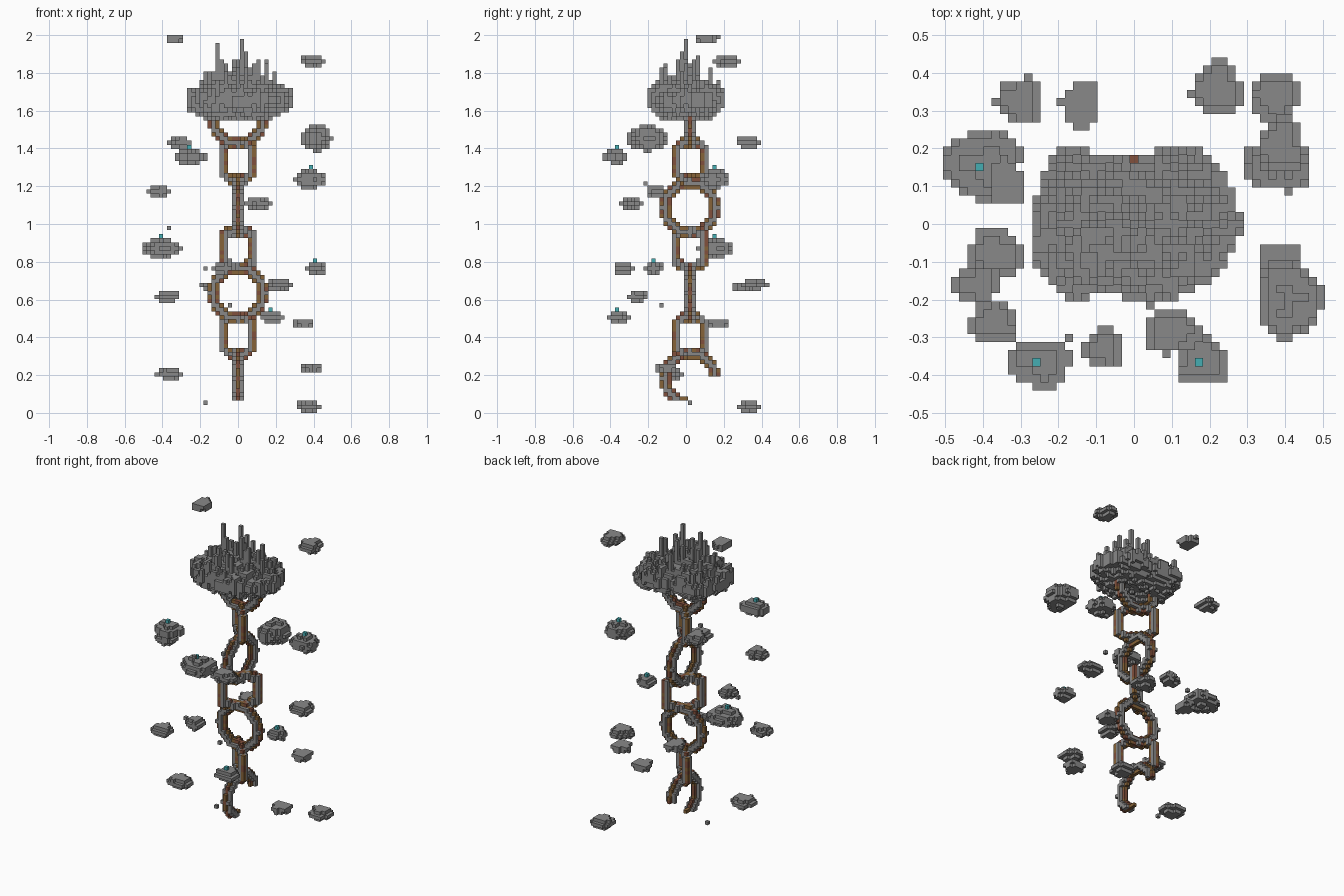
import bpy
import math
import random
from mathutils import Vector

random.seed(4)
V = 2 / 93  # edge of one block

if "Cube" in bpy.data.objects:
    bpy.data.objects.remove(bpy.data.objects["Cube"], do_unlink=True)


def material(name, r, g, b):
    m = bpy.data.materials.new(name)
    m.use_nodes = True
    m.diffuse_color = (r, g, b, 1)
    m.node_tree.nodes["Principled BSDF"].inputs["Base Color"].default_value = (r, g, b, 1)
    return m


STONE, BRONZE, RUST, TEAL = range(4)
MATS = [material("stone_grey", .25, .25, .25), material("bronze_brown", .24, .125, .04),
        material("rust_red", .22, .08, .045), material("crystal_teal", .06, .42, .45)]


def cell(x, y, z):
    return round(x / V), round(y / V), math.floor(z / V)


# Turn a dictionary of blocks into one mesh of the exposed faces
def build(name, blocks):
    verts, faces, slots = {}, [], []
    for c, colour in blocks.items():
        for axis in range(3):
            for side in (0, 1):
                step = [0, 0, 0]
                step[axis] = 2 * side - 1
                if tuple(a + b for a, b in zip(c, step)) in blocks:
                    continue
                loop = []
                for p, q in ((0, 0), (1, 0), (1, 1), (0, 1)):
                    corner = list(c)
                    corner[axis] += side
                    corner[(axis + 1) % 3] += p
                    corner[(axis + 2) % 3] += q
                    loop.append(verts.setdefault(tuple(corner), len(verts)))
                faces.append(loop if side else loop[::-1])
                slots.append(colour)
    mesh = bpy.data.meshes.new(name)
    mesh.from_pydata([Vector((i - .5, j - .5, k)) * V for i, j, k in verts], [], faces)
    for m in MATS:
        mesh.materials.append(m)
    mesh.polygons.foreach_set("material_index", slots)
    obj = bpy.data.objects.new(name, mesh)
    bpy.context.collection.objects.link(obj)


# Chain link: a tube with a metal core and stone cheeks, lying along dx, dy
def link(name, mid, dx, dy, wide, tall, power, keep=lambda u, z: True):
    blocks = {}
    n = math.hypot(dx, dy)
    for i in range(-9, 10):
        for j in range(-9, 10):
            u, w = (i * dx + j * dy) / n, (j * dx - i * dy) / n
            for k in range(int(mid) - 9, int(mid) + 11):
                z = k - mid
                rho = ((abs(u) / wide) ** power + (abs(z) / tall) ** power) ** (1 / power)
                d = abs(rho - 1) * (wide + tall) / 2
                if not keep(u, z):
                    continue
                if abs(w) < .3 and d < 1.3:
                    blocks[i, j + 1, k] = RUST if random.random() < .4 else BRONZE
                elif abs(w) < 1.1 and d < .8:
                    blocks[i, j + 1, k] = STONE
    build(name, blocks)


link("anchor_ring", 72, 1, 0, 6.2, 6.2, 2)
link("upper_ring", 50, 0, 1, 6.2, 6.2, 2)
link("lower_ring", 29, 1, 0, 6.2, 6.2, 2)
link("broken_ring", 8, 0, 1, 6.2, 6.2, 2, lambda u, z: z > 0 or (u < 0 and z > -6))
link("upper_link", 61.5, 1, -1, 5.2, 4.6, 3)
link("middle_link", 40, 1, 1, 5.2, 4.6, 3)
link("lower_link", 18.5, 1, -1, 5.2, 4.6, 3)

# Jagged island on top of the chain; lobes are outline radii around the circle
LOBES = (.285, .265, .265, .215, .165, .19, .28, .265,
         .27, .275, .265, .195, .19, .215, .235, .26)
island = {}
for i in range(-14, 15):
    for j in range(-11, 12):
        x, y = i * V, j * V
        turn = (math.atan2(y, x) / math.tau % 1) * len(LOBES)
        s, f = int(turn) % len(LOBES), turn % 1
        d = math.hypot(x, y) / (LOBES[s] * (1 - f) + LOBES[(s + 1) % len(LOBES)] * f + .005)
        if d > 1:
            continue
        slope = 1 - d
        top = 1.665 + .12 * slope + random.uniform(-.01, .05)
        if random.random() < .12:
            top += .1 * min(1, 2 * slope)
        bottom = 1.63 - .07 * min(1, 2.5 * slope) + random.uniform(-.02, .015)
        if d < .35:
            bottom += .03
        for k in range(round(bottom / V), round(top / V)):
            island[i, j, k] = STONE

# Tall spires: x, y, top
for x, y, top in ((.02, 0, 1.97), (-.11, 0, 1.94), (.16, .05, 1.86), (.1, -.05, 1.85),
                  (-.02, .06, 1.87), (-.18, -.04, 1.8), (0, -.1, 1.82), (.02, .13, 1.81),
                  (-.06, .02, 1.83), (.06, .02, 1.82), (.2, -.02, 1.76)):
    i, j, k = cell(x, y, top)
    for h in range(78, k + 1):
        island[i, j, h] = STONE
        if h < k - 4:
            island[i + 1, j, h] = STONE
        if h < k - 6:
            island[i, j + 1, h] = island[i - 1, j, h] = STONE
build("spired_island", island)


# Floating rock: rounded, lumpy, narrower towards the bottom
def rock(name, x, y, z, w, d, h, crystal=False):
    blocks = {}
    low, high = round((z - h / 2) / V), round((z + h / 2) / V)
    mid, half = (low + high - 1) / 2, (high - low) / 2
    phase = random.uniform(0, math.tau)
    for i in range(math.floor((x - w / 2) / V), math.ceil((x + w / 2) / V) + 1):
        for j in range(math.floor((y - d / 2) / V), math.ceil((y + d / 2) / V) + 1):
            dx, dy = (i * V - x) / (w / 2), (j * V - y) / (d / 2)
            lump = .92 + .15 * math.sin(3 * math.atan2(dy, dx) + phase)
            for k in range(low, high):
                t = (k - mid) / half
                if abs(dx) ** 2.2 + abs(dy) ** 2.2 + 1.3 * t * t < lump + .1 * (t > .4):
                    blocks[i, j, k] = STONE
    if crystal:
        i, j, k = cell(x, y, z)
        while (i, j, k) in blocks:
            k += 1
        blocks[i, j, k] = TEAL
    build(name, blocks)


# centre x, y, z, then width, depth, height, crystal
ROCKS = (
    (-.335, .11, 1.978, .12, .14, .045), (.39, .21, 1.86, .13, .15, .065),
    (-.3, .325, 1.42, .13, .13, .065), (-.25, -.365, 1.355, .19, .14, .085, True),
    (.41, -.2, 1.46, .17, .22, .15), (.385, .155, 1.235, .17, .15, .125, True),
    (-.415, -.16, 1.17, .12, .11, .065), (.1, -.285, 1.1, .15, .12, .065),
    (-.4, .155, .872, .22, .19, .125, True), (.41, -.17, .755, .12, .12, .065, True),
    (.22, .36, .68, .14, .14, .065), (-.37, -.26, .615, .13, .12, .065),
    (.18, -.365, .505, .14, .13, .065, True), (.35, .17, .47, .12, .13, .045),
    (.39, -.1, .235, .13, .12, .045), (-.365, -.08, .2, .15, .14, .065),
    (.375, .335, .032, .14, .14, .065), (-.08, -.33, .76, .1, .12, .065),
    (-.14, .315, .67, .12, .14, .045))
for n, spec in enumerate(ROCKS, 1):
    rock(f"floating_rock_{n}", *spec)

# Single loose pebbles
for n, p in enumerate(((-.165, -.295, .755), (-.05, -.13, .565), (-.165, .02, .06),
                       (-.37, .062, .98), (.04, -.21, 1.21)), 1):
    build(f"pebble_{n}", {cell(*p): STONE})
